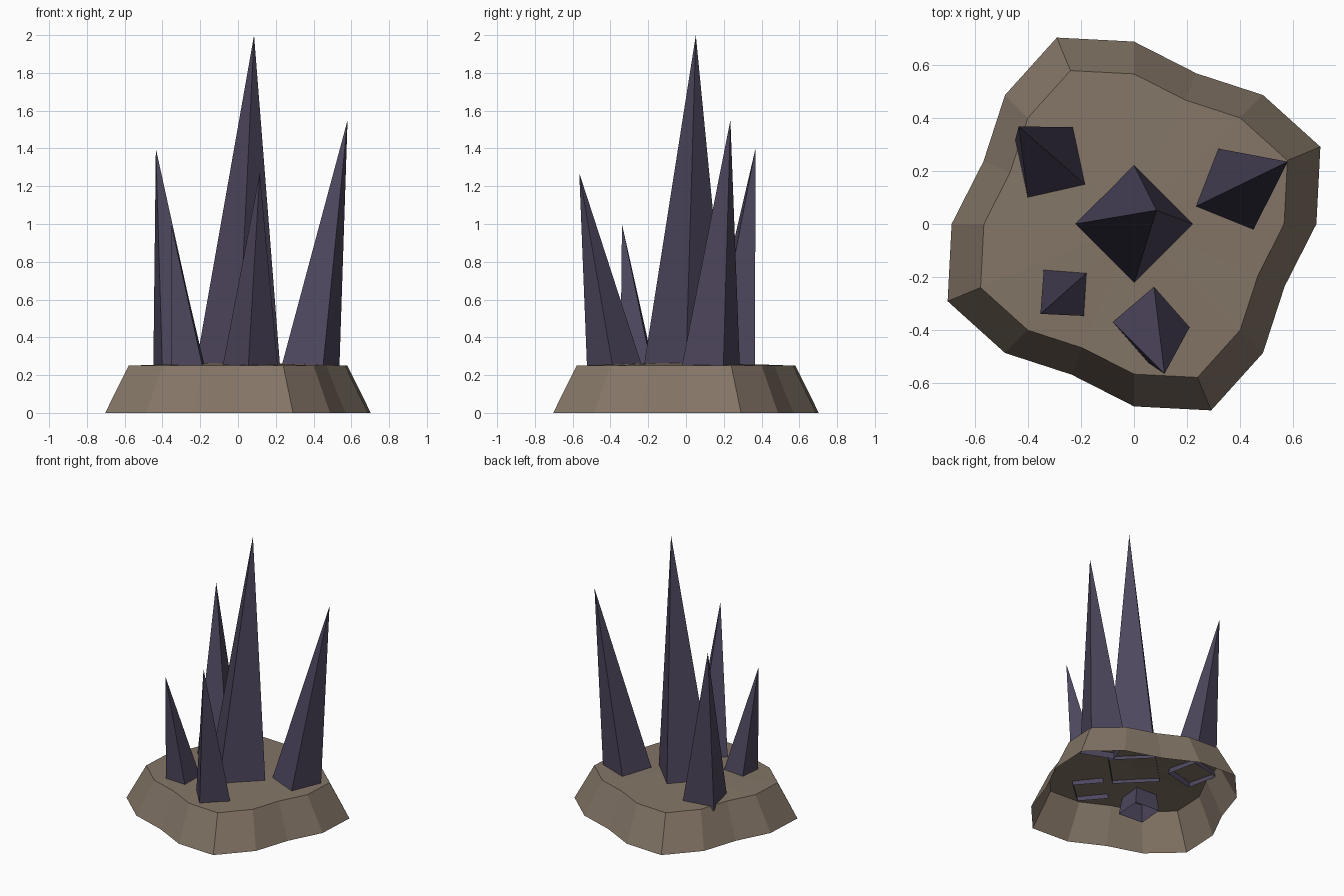
import bpy, bmesh, math
from mathutils import Vector

if "Cube" in bpy.data.objects:
    bpy.data.objects.remove(bpy.data.objects["Cube"])


def material(name, rgb):
    m = bpy.data.materials.new(name)
    m.diffuse_color = (*rgb, 1)
    m.use_nodes = True
    m.node_tree.nodes["Principled BSDF"].inputs["Base Color"].default_value = m.diffuse_color
    return m


def finish(name, bm, mat):
    bmesh.ops.recalc_face_normals(bm, faces=bm.faces)
    me = bpy.data.meshes.new(name)
    bm.to_mesh(me)
    bm.free()
    me.materials.append(mat)
    ob = bpy.data.objects.new(name, me)
    bpy.context.collection.objects.link(ob)
    return ob


rock = material("rock", (0.23, 0.18, 0.135))
crystal = material("crystal", (0.075, 0.062, 0.11))

# Rock base: wavy 16-sided skirt, open underneath, with a slightly domed top
N = 16
bm = bmesh.new()
rings = []
for scale, z in ((1.0, 0.0), (0.823, 0.25)):
    ring = []
    for i in range(N):
        a = 2 * math.pi * i / N
        r = (0.688 + 0.073 * math.sin(4 * a)) * scale
        ring.append(bm.verts.new((r * math.cos(a), r * math.sin(a), z)))
    rings.append(ring)
centre = bm.verts.new((0, 0, 0.27))
low, top = rings
for i in range(N):
    j = (i + 1) % N
    bm.faces.new((low[i], low[j], top[j], top[i]))
    bm.faces.new((top[i], top[j], centre))
finish("rock_base", bm, rock)


# Spikes: leaning four-sided pyramids, open at the sunken bottom
def spike(name, cx, cy, r, angle, tip, bottom):
    bm = bmesh.new()
    tip = Vector(tip)
    k = (tip.z - bottom) / (tip.z - 0.255)
    apex = bm.verts.new(tip)
    ring = []
    for i in range(4):
        a = math.radians(angle + 90 * i)
        p = Vector((cx + r * math.cos(a), cy + r * math.sin(a), 0.255))
        ring.append(bm.verts.new(tip + (p - tip) * k))
    for i in range(4):
        bm.faces.new((ring[i], ring[(i + 1) % 4], apex))
    finish(name, bm, crystal)


spike("centre_spike", 0.0, 0.0, 0.222, 0, (0.085, 0.052, 2.0), 0.24)
spike("right_spike", 0.385, 0.132, 0.166, 23.4, (0.58, 0.235, 1.55), 0.22)
spike("back_left_spike", -0.316, 0.233, 0.157, 57.3, (-0.435, 0.368, 1.40), 0.22)
spike("front_spike", 0.065, -0.38, 0.145, -4, (0.115, -0.565, 1.27), 0.22)
spike("small_spike", -0.265, -0.26, 0.115, 41, (-0.353, -0.339, 1.0), 0.12)
